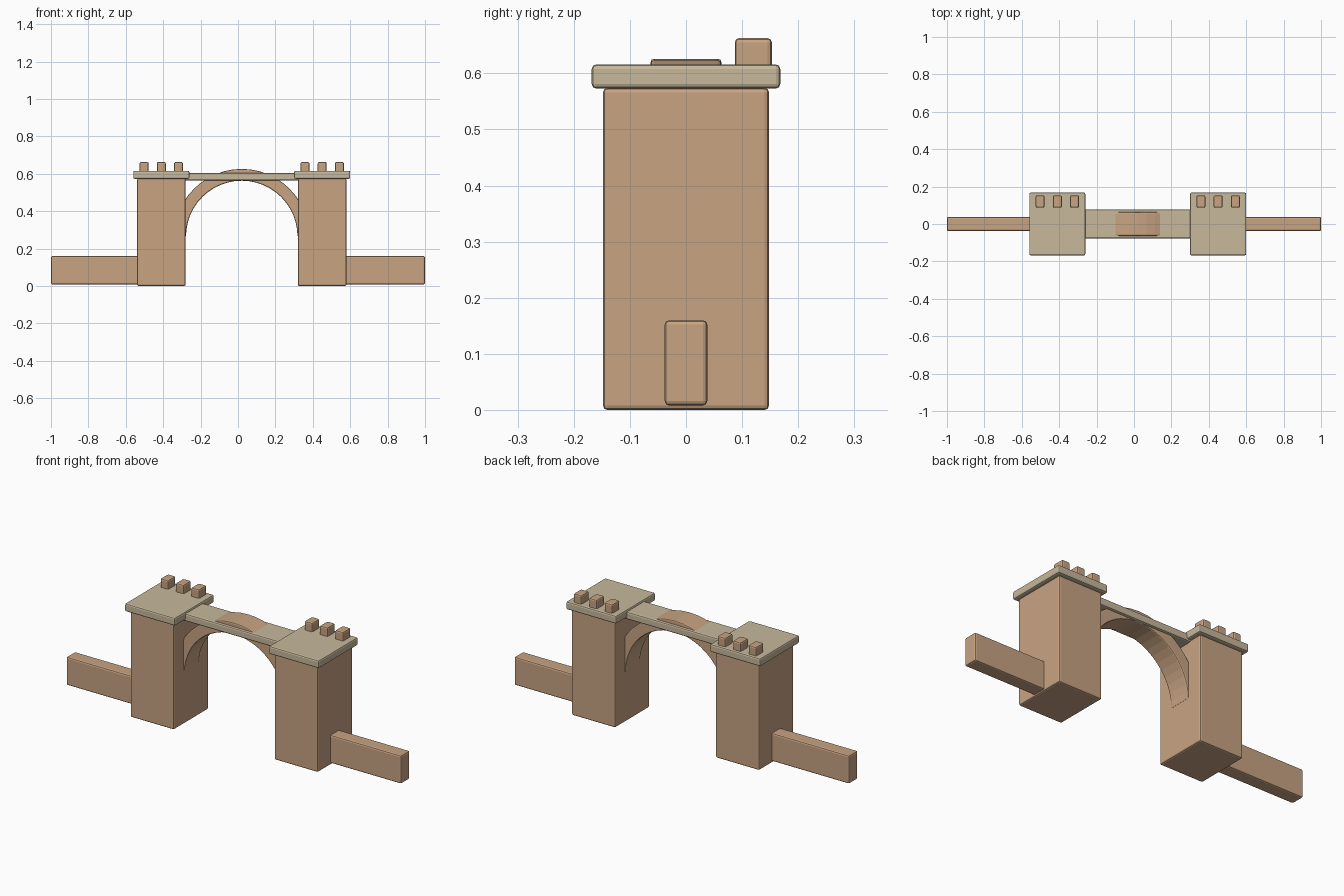
import bpy
import bmesh
from math import pi, sin, cos

cube = bpy.data.objects.get("Cube")
if cube:
    bpy.data.objects.remove(cube, do_unlink=True)


def material(name, rgb):
    mat = bpy.data.materials.new(name)
    mat.use_nodes = True
    mat.diffuse_color = (*rgb, 1)
    mat.node_tree.nodes["Principled BSDF"].inputs["Base Color"].default_value = (*rgb, 1)
    return mat


SANDSTONE = material("warm sandstone", (0.58, 0.37, 0.225))
PALE = material("pale trim stone", (0.57, 0.48, 0.33))


def finish(name, bm, mat, bevel):
    bmesh.ops.recalc_face_normals(bm, faces=bm.faces)
    mesh = bpy.data.meshes.new(name)
    bm.to_mesh(mesh)
    bm.free()
    mesh.materials.append(mat)
    obj = bpy.data.objects.new(name, mesh)
    bpy.context.collection.objects.link(obj)
    mod = obj.modifiers.new("soft edges", "BEVEL")
    mod.width = bevel
    mod.segments = 2
    mod.limit_method = "ANGLE"
    return obj


def block(name, x, y, z, mat, bevel=0.008):
    """Bevelled box given its (min, max) on each axis."""
    bm = bmesh.new()
    bmesh.ops.create_cube(bm, size=1)
    for v in bm.verts:
        v.co = [lim[0] if c < 0 else lim[1] for c, lim in zip(v.co, (x, y, z))]
    return finish(name, bm, mat, bevel)


def arch(name, cx, cz, inner, outer, half_depth, steps, mat):
    """Half ring in the xz plane, extruded along y."""
    bm = bmesh.new()
    angles = [pi * i / steps for i in range(steps + 1)]
    sections = []
    for a in angles:
        sections.append([bm.verts.new((cx + r * cos(a), y, cz + r * sin(a)))
                         for r, y in ((inner, -half_depth), (outer, -half_depth),
                                      (outer, half_depth), (inner, half_depth))])
    for a, b in zip(sections, sections[1:]):
        for k in range(4):
            n = (k + 1) % 4
            bm.faces.new((a[k], a[n], b[n], b[k]))
    bm.faces.new(sections[0])
    bm.faces.new(sections[-1])
    return finish(name, bm, mat, 0.006)


# Towers with caps and rear battlements
for side, cx in (("right", -0.41), ("left", 0.45)):
    block(side + "_tower", (cx - 0.13, cx + 0.13), (-0.148, 0.148), (0, 0.574), SANDSTONE)
    block(side + "_tower_cap", (cx - 0.15, cx + 0.15), (-0.168, 0.168), (0.573, 0.616), PALE)
    for i in range(3):
        mx = cx + (i - 1) * 0.092
        block(f"{side}_merlon_{i + 1}", (mx - 0.024, mx + 0.024),
              (0.087, 0.153), (0.605, 0.663), SANDSTONE)

# Low side walls
block("right_wall", (-1, -0.53), (-0.038, 0.038), (0.008, 0.16), SANDSTONE)
block("left_wall", (0.57, 1), (-0.038, 0.038), (0.008, 0.16), SANDSTONE)

# Arch and the walkway over it
arch("gate_arch", 0.02, 0.265, 0.298, 0.361, 0.063, 24, SANDSTONE)
block("walkway", (-0.29, 0.33), (-0.077, 0.077), (0.564, 0.605), PALE)
